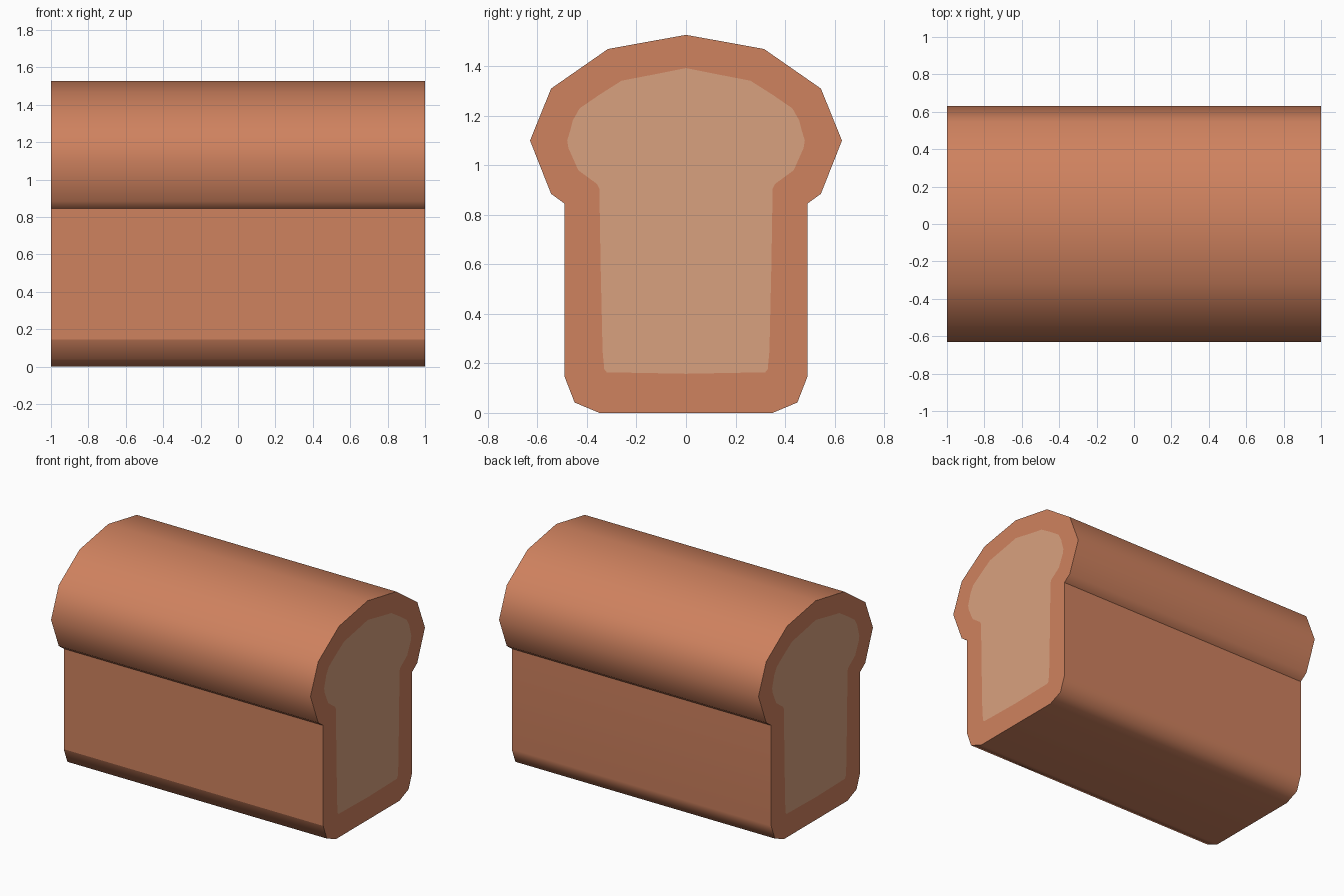
import bpy, bmesh

if "Cube" in bpy.data.objects:
    bpy.data.objects.remove(bpy.data.objects["Cube"])

# Half outlines (y, z), from the top centre down to the bottom
CRUST = [(0, 1.527), (0.315, 1.47), (0.545, 1.31), (0.63, 1.10), (0.545, 0.885),
         (0.49, 0.845), (0.49, 0.145), (0.45, 0.042), (0.35, 0.0)]
CRUMB = [(0, 1.393), (0.13, 1.367), (0.26, 1.342), (0.35, 1.285), (0.43, 1.23),
         (0.458, 1.18), (0.465, 1.15), (0.48, 1.10), (0.475, 1.07), (0.435, 0.98),
         (0.36, 0.925), (0.35, 0.905), (0.345, 0.6), (0.337, 0.25), (0.33, 0.175),
         (0.32, 0.164), (0, 0.158)]


def mirrored(half):
    return half + [(-y, z) for y, z in reversed(half) if y > 0]


def material(name, colour):
    m = bpy.data.materials.new(name)
    m.diffuse_color = (*colour, 1)
    m.use_nodes = True
    m.node_tree.nodes["Principled BSDF"].inputs["Base Color"].default_value = m.diffuse_color
    return m


def ring(bm, outline, x):
    verts = [bm.verts.new((x, y, z)) for y, z in outline]
    edges = [bm.edges.new((v, verts[i - 1])) for i, v in enumerate(verts)]
    return verts, edges


bm = bmesh.new()
ends = []
for x in (-1, 1):
    # Crust border around a flush crumb face on each cut end
    outer, outer_edges = ring(bm, mirrored(CRUST), x)
    inner, inner_edges = ring(bm, mirrored(CRUMB), x)
    bmesh.ops.triangle_fill(bm, edges=outer_edges + inner_edges,
                            use_beauty=True, normal=(x, 0, 0))
    crumb = bm.faces.new(inner)
    crumb.material_index = 1
    ends.append(outer)

# Long crust skin between the two ends
left, right = ends
for i in range(len(left)):
    skin = bm.faces.new((left[i - 1], left[i], right[i], right[i - 1]))
    skin.smooth = True
bmesh.ops.recalc_face_normals(bm, faces=bm.faces[:])

# Sharp rims, sharp crease under the dome, sharp line on the front lower bevel
for e in bm.edges:
    a, b = e.verts
    crease = all(abs(v.co.z - 0.845) < 1e-4 for v in (a, b))
    front = all(abs(v.co.z - 0.145) < 1e-4 and v.co.y < 0 for v in (a, b))
    rim = any(not f.smooth for f in e.link_faces)
    if crease or front or rim:
        e.smooth = False

mesh = bpy.data.meshes.new("bread_loaf")
bm.to_mesh(mesh)
bm.free()
mesh.materials.append(material("crust brown", (0.624, 0.223, 0.114)))
mesh.materials.append(material("crumb tan", (0.694, 0.356, 0.209)))
loaf = bpy.data.objects.new("bread_loaf", mesh)
bpy.context.collection.objects.link(loaf)

# Keep the walls and base evenly shaded
mod = loaf.modifiers.new("even shading", 'WEIGHTED_NORMAL')
mod.keep_sharp = True
